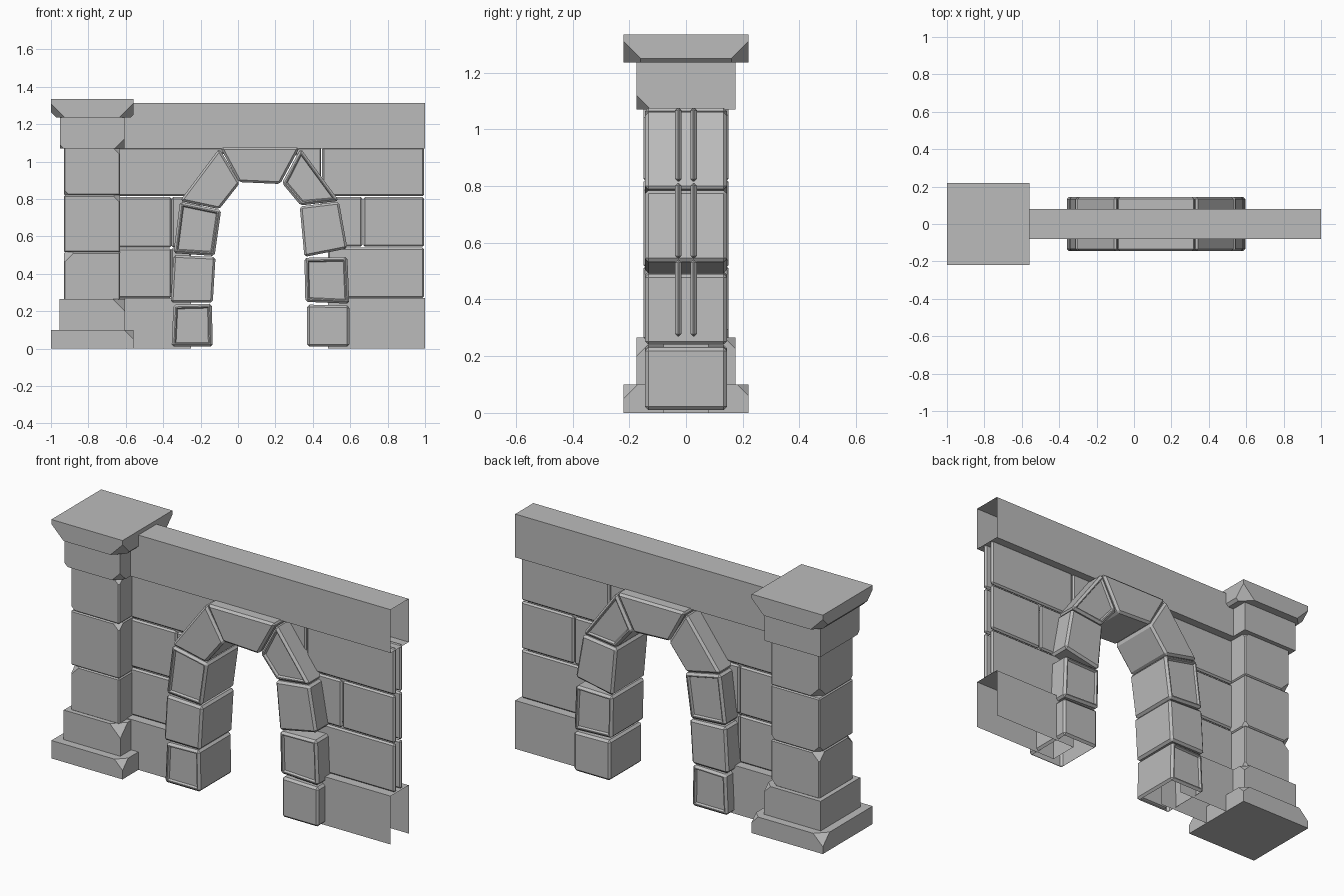
import bpy, bmesh
from mathutils import Vector

cube = bpy.data.objects.get("Cube")
if cube:
    bpy.data.objects.remove(cube, do_unlink=True)

stone = bpy.data.materials.new("grey_stone")
stone.use_nodes = True
grey = (0.5, 0.5, 0.5, 1)
stone.diffuse_color = grey
stone.node_tree.nodes["Principled BSDF"].inputs["Base Color"].default_value = grey


def finish(name, bm):
    mesh = bpy.data.meshes.new(name)
    bm.to_mesh(mesh)
    bm.free()
    mesh.materials.append(stone)
    obj = bpy.data.objects.new(name, mesh)
    bpy.context.collection.objects.link(obj)


def cut(bm, point, normal):
    """Slice off everything beyond a plane and close the cut."""
    geom = bm.verts[:] + bm.edges[:] + bm.faces[:]
    bmesh.ops.bisect_plane(bm, geom=geom, plane_co=point, plane_no=normal, clear_outer=True)
    bmesh.ops.holes_fill(bm, edges=[e for e in bm.edges if e.is_boundary], sides=0)


def prism(name, outline, y0, y1, bevel=0, panel=False, chips=(), open_sides=()):
    """Extrude an x-z outline along y, then bevel, chip, panel and open it."""
    bm = bmesh.new()
    face = bm.faces.new([bm.verts.new((x, y0, z)) for x, z in outline])
    extruded = bmesh.ops.extrude_face_region(bm, geom=[face])["geom"]
    for v in extruded:
        if isinstance(v, bmesh.types.BMVert):
            v.co.y = y1
    bmesh.ops.recalc_face_normals(bm, faces=bm.faces[:])
    if bevel:
        bmesh.ops.bevel(bm, geom=bm.edges[:], offset=bevel, segments=1,
                        affect='EDGES', clamp_overlap=True)
    if panel:
        bm.normal_update()
        sides = [f for f in bm.faces if abs(f.normal.y) > 0.95]
        bmesh.ops.inset_individual(bm, faces=sides, thickness=0.008)
        bmesh.ops.inset_individual(bm, faces=sides, thickness=0.008, depth=-0.012)
    # chips are (corner signs, size) and cut a corner of the bounding box
    xs, zs = [p[0] for p in outline], [p[1] for p in outline]
    for (sx, sy, sz), size in chips:
        corner = Vector((max(xs) if sx > 0 else min(xs), max(y0, y1) if sy > 0 else min(y0, y1),
                         max(zs) if sz > 0 else min(zs)))
        cut(bm, corner - Vector((sx * size, 0, 0)), Vector((sx, sy, sz)))
    bm.normal_update()
    gone = [f for f in bm.faces if any(f.normal.dot(Vector(d)) > 0.95 for d in open_sides)]
    bmesh.ops.delete(bm, geom=gone, context='FACES')
    finish(name, bm)


def rect(x0, x1, z0, z1):
    return [(x0, z0), (x1, z0), (x1, z1), (x0, z1)]


# Pillar: every block is centred on the same axis
AXIS = -0.78


def block(name, hx, hy, z0, z1, bevel=0, chips=()):
    prism(name, rect(AXIS - hx, AXIS + hx, z0, z1), -hy, hy, bevel, chips=chips)


block("pillar_base", 0.22, 0.22, 0, 0.1,
      chips=[((1, -1, 1), 0.05), ((-1, 1, 1), 0.06), ((1, 1, 1), 0.04)])
block("pillar_plinth", 0.175, 0.175, 0.1, 0.265,
      chips=[((1, -1, 1), 0.065), ((1, 1, 1), 0.04)])
block("pillar_shaft_lower", 0.15, 0.15, 0.26, 0.515, 0.006,
      [((-1, -1, 1), 0.055), ((-1, 1, 1), 0.05), ((1, 1, -1), 0.04)])
block("pillar_shaft_middle", 0.15, 0.15, 0.515, 0.82, 0.006,
      [((1, -1, 1), 0.04), ((-1, 1, -1), 0.04), ((1, 1, -1), 0.03)])
block("pillar_shaft_upper", 0.15, 0.15, 0.82, 1.075, 0.006,
      [((-1, 1, -1), 0.06), ((-1, -1, -1), 0.03), ((1, -1, 1), 0.04), ((1, 1, 1), 0.03)])
block("pillar_neck", 0.172, 0.174, 1.07, 1.24,
      chips=[((1, -1, -1), 0.05), ((-1, -1, -1), 0.02)])
block("pillar_cap", 0.22, 0.22, 1.235, 1.335,
      chips=[((sx, sy, -1), 0.075) for sx in (-1, 1) for sy in (-1, 1)]
      + [((-1, 0, -1), 0.03), ((1, 0, -1), 0.015), ((0, 1, -1), 0), ((0, -1, -1), 0)])

# Hollow wall bands, open at the free end
END, UNDER = (1, 0, 0), (0, 0, -1)
prism("wall_beam", rect(-0.62, 1, 1.07, 1.312), -0.08, 0.08, open_sides=[END])
prism("wall_foot_right", rect(-0.64, -0.25, 0, 0.27), -0.08, 0.08, open_sides=[END, UNDER])
prism("wall_foot_left", rect(0.48, 1, 0, 0.27), -0.08, 0.08, open_sides=[END, UNDER])

# Thin brick courses set back on both faces of the wall
bricks = [
    rect(-0.64, -0.355, 0.27, 0.535),
    rect(-0.36, -0.25, 0.27, 0.535),
    rect(-0.64, -0.355, 0.54, 0.81),
    rect(-0.355, -0.2, 0.54, 0.81),
    [(-0.64, 0.815), (-0.2, 0.815), (-0.06, 1.075), (-0.64, 1.075)],
    rect(0.48, 0.995, 0.27, 0.54),
    rect(0.44, 0.665, 0.545, 0.81),
    rect(0.67, 0.995, 0.545, 0.81),
    [(0.43, 0.815), (0.445, 0.815), (0.445, 1.075), (0.29, 1.075)],
    rect(0.45, 0.995, 0.815, 1.075),
]
for i, outline in enumerate(bricks):
    for side, sign in (("front", -1), ("back", 1)):
        prism(f"wall_brick_{side}_{i + 1}", outline, sign * 0.016, sign * 0.038, 0.009)

# Arch stones in order around the opening, with sunken panels on some
arch = [
    ([(-0.355, 0.01), (-0.135, 0.01), (-0.14, 0.24), (-0.345, 0.235)], True),
    ([(-0.36, 0.245), (-0.135, 0.245), (-0.12, 0.49), (-0.345, 0.5)], False),
    ([(-0.345, 0.51), (-0.125, 0.495), (-0.09, 0.74), (-0.31, 0.785)], True),
    ([(-0.31, 0.79), (-0.1, 0.745), (0.01, 0.885), (-0.1, 1.07)], False),
    ([(-0.095, 1.075), (0.005, 0.89), (0.225, 0.88), (0.33, 1.075)], False),
    ([(0.335, 1.07), (0.235, 0.885), (0.335, 0.765), (0.54, 0.79)], True),
    ([(0.54, 0.785), (0.33, 0.76), (0.355, 0.49), (0.585, 0.535)], False),
    ([(0.585, 0.49), (0.355, 0.485), (0.36, 0.25), (0.595, 0.24)], True),
    ([(0.37, 0.235), (0.37, 0.01), (0.595, 0.01), (0.595, 0.23)], False),
]
for i, (outline, panel) in enumerate(arch):
    foot = i in (0, len(arch) - 1)
    prism(f"arch_stone_{i + 1}", outline, -0.145, 0.145, 0.012, panel,
          open_sides=[UNDER] if foot else [])
